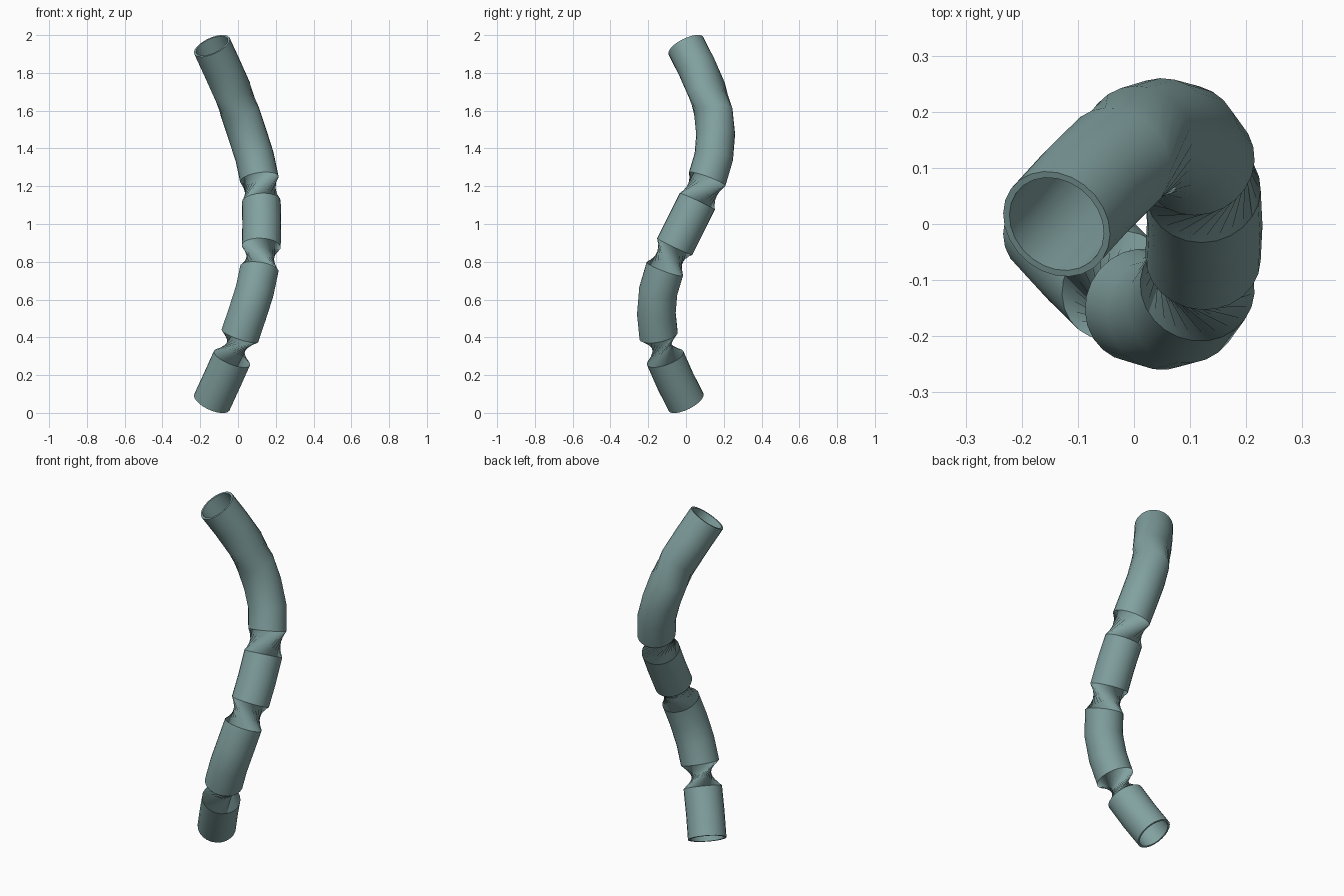
import bpy, bmesh, math
from mathutils import Vector, Quaternion

if "Cube" in bpy.data.objects:
    bpy.data.objects.remove(bpy.data.objects["Cube"])

SIDES, OUTER, INNER = 24, 0.103, 0.091

# centre line: lower half, then the same turned half way round the x axis
half = [(-0.138, 0, 0.057), (-0.085, -0.058, 0.172), (-0.032, -0.11, 0.29),
        (0.01, -0.145, 0.408), (0.05, -0.157, 0.526), (0.088, -0.147, 0.645),
        (0.113, -0.112, 0.763), (0.123, -0.06, 0.881), (0.126, 0, 1.0)]
path = [Vector(p) for p in half]
path += [Vector((x, -y, 2 - z)) for x, y, z in reversed(half[:-1])]
# sudden twists that pinch the hose, by ring index
twists = {3: 132, 7: -88, 10: 88, 14: -42}

# ring frames carried along the path
frames, angle, normal, last = [], 0.0, None, None
for i, p in enumerate(path):
    t = (path[min(i + 1, len(path) - 1)] - path[max(i - 1, 0)]).normalized()
    if normal is None:
        normal = t.cross(Vector((1, 0, 0))).normalized()
    else:
        normal = last.rotation_difference(t) @ normal
    last = t
    angle += math.radians(twists.get(i, 0))
    n = Quaternion(t, angle) @ normal
    frames.append((p, n, t.cross(n)))

bm = bmesh.new()


def wall(radius):
    rings = []
    for p, n, b in frames:
        rings.append([bm.verts.new(p + radius * (n * math.cos(a) + b * math.sin(a)))
                      for a in (2 * math.pi * k / SIDES for k in range(SIDES))])
    return rings


def bridge(r1, r2):
    for k in range(SIDES):
        j = (k + 1) % SIDES
        bm.faces.new((r1[k], r1[j], r2[j], r2[k]))


# outer wall, inner wall and the two end rims
outer, inner = wall(OUTER), wall(INNER)
for i in range(len(path) - 1):
    bridge(outer[i], outer[i + 1])
    bridge(inner[i + 1], inner[i])
bridge(inner[0], outer[0])
bridge(outer[-1], inner[-1])

mesh = bpy.data.meshes.new("twisted_hose")
bm.to_mesh(mesh)
bm.free()
hose = bpy.data.objects.new("twisted_hose", mesh)
bpy.context.collection.objects.link(hose)

mat = bpy.data.materials.new("grey_teal")
mat.diffuse_color = (0.22, 0.355, 0.35, 1)
mat.use_nodes = True
mat.node_tree.nodes["Principled BSDF"].inputs["Base Color"].default_value = mat.diffuse_color
mesh.materials.append(mat)

bpy.context.view_layer.objects.active = hose
hose.select_set(True)
bpy.ops.object.shade_smooth_by_angle(angle=math.radians(35))
